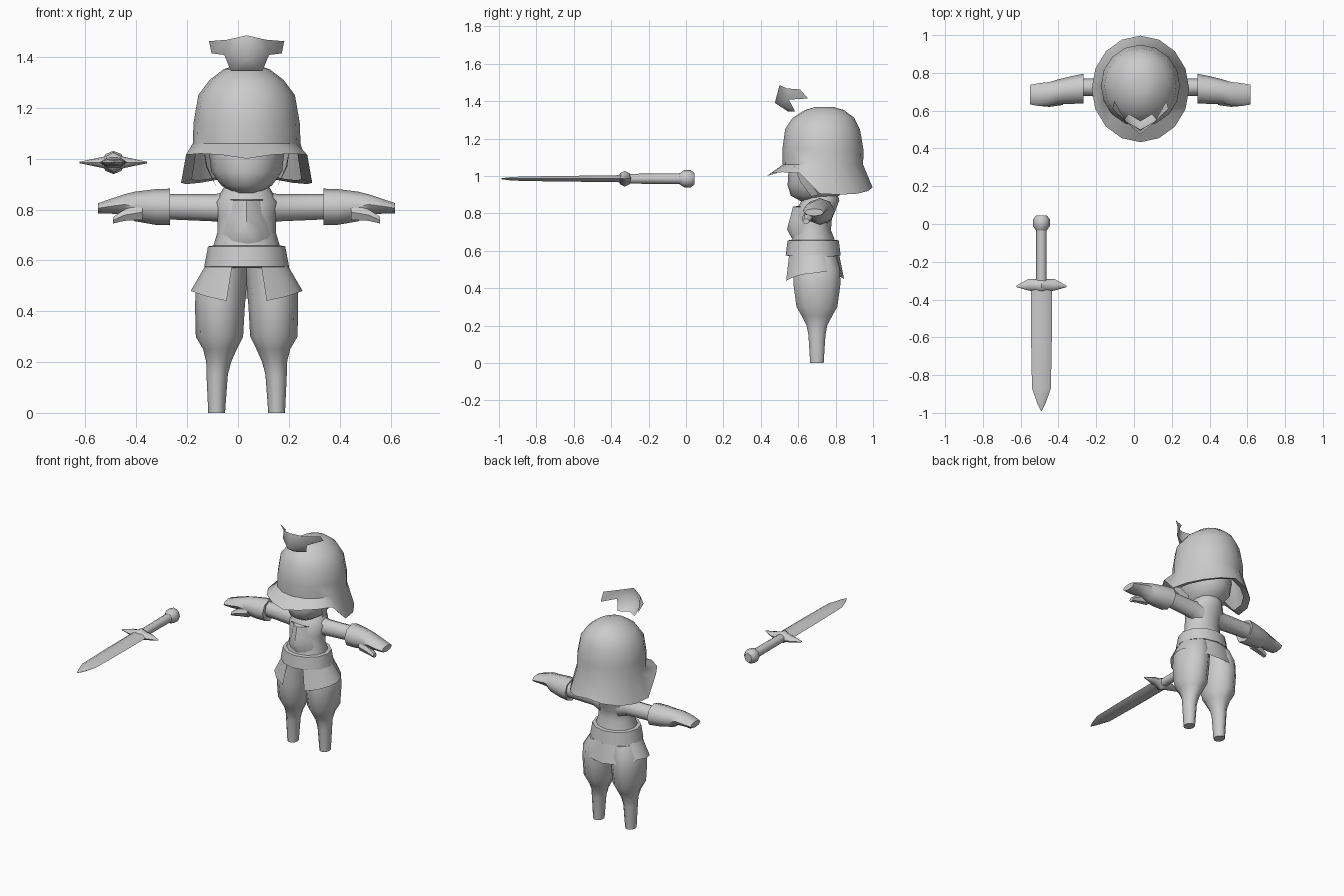
import bpy, bmesh, math

cube = bpy.data.objects.get("Cube")
if cube:
    bpy.data.objects.remove(cube, do_unlink=True)

CX = 0.034      # the figure's centre line
grey = bpy.data.materials.new("plain_grey")
grey.use_nodes = True
grey.diffuse_color = (0.6, 0.6, 0.6, 1)
grey.node_tree.nodes["Principled BSDF"].inputs["Base Color"].default_value = (0.6, 0.6, 0.6, 1)


def finish(name, bm, x=CX, mirror=False, angle=50):
    bmesh.ops.remove_doubles(bm, verts=bm.verts, dist=0.0005)
    bmesh.ops.recalc_face_normals(bm, faces=bm.faces)
    mesh = bpy.data.meshes.new(name)
    bm.to_mesh(mesh)
    bm.free()
    mesh.shade_smooth()
    mesh.set_sharp_from_angle(angle=math.radians(angle))
    mesh.materials.append(grey)
    obj = bpy.data.objects.new(name, mesh)
    obj.location.x = x
    bpy.context.scene.collection.objects.link(obj)
    if mirror:
        mod = obj.modifiers.new("mirror", 'MIRROR')
        mod.use_axis[0] = True
    return obj


def sheet(bm, rows, closed=False):
    """Join rows of points with quads."""
    grid = [[bm.verts.new(p) for p in row] for row in rows]
    for a, b in zip(grid, grid[1:]):
        n = min(len(a), len(b))
        for i in range(n if closed else n - 1):
            j = (i + 1) % n
            bm.faces.new((a[i], a[j], b[j], b[i]))
    return grid


def loft(name, axis, rings, sides=10, caps=True, **kw):
    """Ellipses (position, centre u, centre v, radius u, radius v) along an axis."""
    order = {'x': (2, 0, 1), 'y': (0, 2, 1), 'z': (0, 1, 2)}[axis]
    rows = []
    for t, cu, cv, ru, rv in rings:
        row = []
        for i in range(sides):
            a = math.tau * i / sides
            p = (cu + ru * math.cos(a), cv + rv * math.sin(a), t)
            row.append(tuple(p[k] for k in order))
        rows.append(row)
    bm = bmesh.new()
    grid = sheet(bm, rows, True)
    if caps:
        bm.faces.new(grid[0])
        bm.faces.new(grid[-1])
    return finish(name, bm, **kw)


def around(deg, cy, rx, ry, z):
    """Point on an ellipse, with angle zero at the front."""
    a = math.radians(deg)
    return (rx * math.sin(a), cy - ry * math.cos(a), z)


# Legs with baggy breeches
loft("leg", 'z', [
    (0, .118, .70, .033, .038), (.15, .116, .70, .042, .048),
    (.2, .11, .70, .049, .058), (.25, .105, .70, .066, .085),
    (.3, .107, .70, .093, .115), (.42, .105, .70, .098, .132),
    (.5, .1, .70, .1, .13), (.57, .08, .69, .08, .12)], mirror=True)

# Torso and neck
loft("torso", 'z', [
    (.57, 0, .68, .14, .12), (.66, 0, .68, .13, .115), (.71, 0, .68, .115, .095),
    (.77, 0, .685, .115, .095), (.83, 0, .70, .125, .105),
    (.87, 0, .72, .1, .1), (.92, 0, .73, .07, .075)], sides=12)

# Belt
loft("belt", 'z', [
    (.57, 0, .68, .14, .12), (.575, 0, .68, .167, .147),
    (.655, 0, .68, .152, .137), (.66, 0, .68, .12, .1)], sides=12, caps=False, angle=40)

# Flared skirt, open at the front
angles = [21 + 318 * i / 14 for i in range(15)]
bm = bmesh.new()
sheet(bm, [
    [around(a, .68, .15, .135, .6) for a in angles],
    [around(a, .685, .22, .16,
            .435 + .045 * math.sin(math.radians(a)) ** 2 + (.015 if 90 < a < 270 else 0))
     for a in angles]])
finish("skirt", bm)

# Chest plate, bowed forward with edges folded back
bm = bmesh.new()
plate = [(.84, .064, .6, 0), (.835, .064, .572, .05), (.77, .07, .555, .06),
         (.715, .09, .54, .08), (.66, .1, .57, .06)]
sheet(bm, [[(u * w, y + depth * u * u, z) for u in (-1, -.6, 0, .6, 1)]
           for z, w, y, depth in plate])
finish("chest_plate", bm)

# Arms, gauntlets and thumbs
loft("arm", 'x', [
    (.06, .71, .8, .07, .075), (.12, .72, .807, .05, .054),
    (.33, .725, .812, .045, .05)], sides=8, mirror=True)
loft("gauntlet", 'x', [
    (.31, .72, .812, .045, .05), (.302, .717, .81, .078, .072),
    (.36, .71, .81, .074, .07), (.44, .7, .812, .064, .058),
    (.48, .69, .82, .062, .04), (.54, .685, .812, .06, .028),
    (.584, .685, .805, .052, .02)], sides=8, mirror=True)
loft("thumb", 'x', [
    (.41, .66, .79, .03, .035), (.48, .648, .778, .028, .026),
    (.525, .642, .758, .018, .015)], sides=6, mirror=True)

# Head
loft("head", 'z', [
    (.862, 0, .69, .05, .07), (.895, 0, .69, .1, .13), (.95, 0, .71, .14, .167),
    (1.03, 0, .72, .148, .172), (1.12, 0, .73, .135, .16),
    (1.2, 0, .73, .08, .1)], sides=12)

# Helmet dome with a flared brim, raised over the face
steps = [i * 22.5 for i in range(16)]
half_brim = [1.0, 1.015, 1.02, 1.015, .905, .9, .905, .92, .94]
brim = half_brim + half_brim[-2:0:-1]
dome = [(1.368, .74, .04, .05), (1.352, .74, .09, .105), (1.31, .735, .145, .165),
        (1.25, .73, .19, .2), (1.14, .732, .209, .217), (1.06, .732, .212, .215)]
bm = bmesh.new()
rows = [[around(a, cy, rx, ry, z) for a in steps] for z, cy, rx, ry in dome]
rows.append([around(a, .715, .258, .282, z) for a, z in zip(steps, brim)])
rows.append([around(a, .72, .215, .235, z + .015) for a, z in zip(steps, brim)])
grid = sheet(bm, rows, True)
bm.faces.new(grid[0])
finish("helmet", bm)

# Cheek straps
bm = bmesh.new()
sheet(bm, [[(.17, .58, 1.05), (.17, .62, 1.05)],
           [(.155, .61, .97), (.16, .66, .97)],
           [(.12, .67, .89), (.125, .71, .9)]])
finish("cheek_strap", bm, mirror=True)

# Winged crest floating over the helmet front
bm = bmesh.new()
sheet(bm, [[(0, .5, 1.485), (.075, .54, 1.468), (.148, .61, 1.462)],
           [(0, .475, 1.39), (.088, .55, 1.408), (.138, .652, 1.414)],
           [(0, .545, 1.345), (.062, .583, 1.345)]])
finish("crest", bm, mirror=True)

# Sword lying level beside the figure
SX, SZ = -.49, .985
loft("sword_blade", 'y', [
    (-.99, 0, SZ, .002, .002), (-.95, 0, SZ, .022, .009), (-.87, 0, SZ, .05, .014),
    (-.6, 0, SZ, .055, .018), (-.34, 0, SZ, .056, .022)], sides=6, x=SX)
loft("sword_guard", 'x', [
    (-.133, -.33, SZ, .004, .003), (-.07, -.322, SZ, .03, .016),
    (-.028, -.325, SZ, .033, .025), (0, -.327, SZ, .036, .042),
    (.028, -.325, SZ, .033, .025), (.07, -.322, SZ, .03, .016),
    (.133, -.33, SZ, .004, .003)], sides=8, x=SX)
loft("sword_handle", 'y', [
    (-.32, 0, SZ, .028, .026), (-.01, 0, SZ, .028, .029)], sides=8, x=SX)
loft("sword_pommel", 'y', [
    (-.035, 0, SZ, .028, .029), (-.01, 0, SZ, .045, .046),
    (.025, 0, SZ, .045, .046), (.046, 0, SZ, .027, .03)], sides=8, x=SX)
